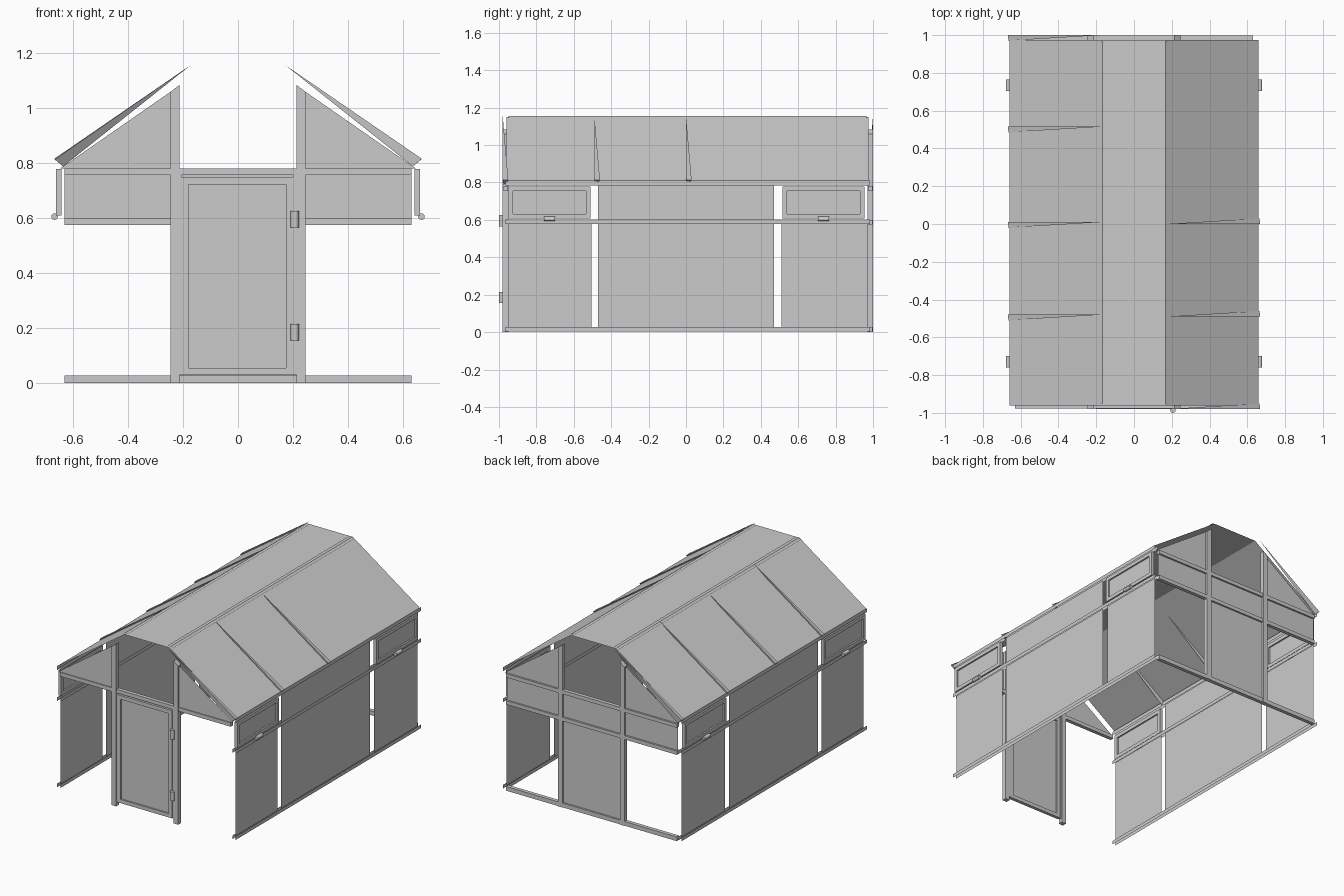
import bpy, bmesh, math
from mathutils import Vector

if "Cube" in bpy.data.objects:
    bpy.data.objects.remove(bpy.data.objects["Cube"])


def mesh(name, verts, faces):
    me = bpy.data.meshes.new(name)
    me.from_pydata(verts, [], faces)
    me.update()
    ob = bpy.data.objects.new(name, me)
    bpy.context.collection.objects.link(ob)
    return ob


def sheet(name, pts, out):
    # single flat pane, wound so its normal points along 'out'
    p = [Vector(q) for q in pts]
    if (p[1] - p[0]).cross(p[2] - p[0]).dot(Vector(out)) < 0:
        p.reverse()
    return mesh(name, p, [range(len(p))])


def box(name, x, y, z):
    x, y, z = sorted(x), sorted(y), sorted(z)
    v = [(a, b, c) for a in x for b in y for c in z]
    f = [(0, 1, 3, 2), (4, 6, 7, 5), (0, 4, 5, 1), (2, 3, 7, 6), (0, 2, 6, 4), (1, 5, 7, 3)]
    return mesh(name, v, f)


def prism(name, profile, a, b):
    # extrude an x-z profile along y
    n = len(profile)
    v = [(p[0], t, p[1]) for t in (a, b) for p in profile]
    f = [list(range(n)), list(range(2 * n - 1, n - 1, -1))]
    f += [(i, i + n, (i + 1) % n + n, (i + 1) % n) for i in range(n)]
    ob = mesh(name, v, f)
    bm = bmesh.new()
    bm.from_mesh(ob.data)
    bmesh.ops.recalc_face_normals(bm, faces=bm.faces)
    bm.to_mesh(ob.data)
    bm.free()
    return ob


def rod(name, loc, r, depth, rot):
    bpy.ops.mesh.primitive_cylinder_add(vertices=12, radius=r, depth=depth, location=loc, rotation=rot)
    ob = bpy.context.object
    ob.name = name
    bpy.ops.object.shade_smooth_by_angle()
    return ob


WX = 0.63                       # half length of the end rails
for s, side in ((1, "right"), (-1, "left")):
    out = (s, 0, 0)

    def side_pane(name, y0, y1, z0, z1, x=0.645):
        sheet(f"{side}_{name}", [(s * x, y0, z0), (s * x, y1, z0), (s * x, y1, z1), (s * x, y0, z1)], out)

    # side wall glazing
    for y0, y1 in ((-0.95, -0.505), (-0.47, 0.47), (0.51, 0.97)):
        side_pane("lower_pane", y0, y1, 0.02, 0.585)
    side_pane("upper_pane", -0.47, 0.47, 0.59, 0.79)

    # side rails: thin inner and outer strips
    for z0, z1 in ((0.003, 0.027), (0.578, 0.602), (0.785, 0.81)):
        side_pane("rail_outer", -0.965, 0.985, z0, z1, 0.658)
        side_pane("rail_inner", -0.965, 0.985, z0, z1, 0.635)

    # hinged vent windows
    for y0, y1 in ((-0.95, -0.51), (0.515, 0.955)):
        w = 0.024
        x = (s * 0.64, s * 0.66)
        for z in ((0.608, 0.608 + w), (0.778 - w, 0.778)):
            box(side + "_vent_rail", x, (y0, y1), z)
        for y in ((y0, y0 + w), (y1 - w, y1)):
            box(side + "_vent_stile", x, y, (0.608 + w, 0.778 - w))
        side_pane("vent_pane", y0 + w, y1 - w, 0.608 + w, 0.778 - w, 0.65)
        rod(side + "_vent_handle", (s * 0.666, (y0 + y1) / 2, 0.605), 0.012, 0.06, (math.pi / 2, 0, 0))

    # roof slope, ridge trim strips
    a, b = (s * 0.165, 1.15), (s * 0.658, 0.809)
    sheet(side + "_roof_slope", [(a[0], -0.96, a[1]), (a[0], 0.975, a[1]),
                                 (b[0], 0.975, b[1]), (b[0], -0.96, b[1])], (s, 0, 1))
    for (x0, z0), (x1, z1) in (((0.146, 1.156), (0.168, 1.156)), ((0.168, 1.156), (0.182, 1.146))):
        sheet(side + "_ridge_trim", [(s * x0, -0.95, z0), (s * x0, 0.965, z0),
                                     (s * x1, 0.965, z1), (s * x1, -0.95, z1)], (s * 0.1, 0, 1))

    # tapered roof battens, turned half way round for the other slope
    for y in (-0.98, -0.49, 0.0) if s > 0 else (-1.0, -0.515, -0.01, 0.48):
        v = [(s * 0.17, s * y, 1.156), (s * 0.667, s * y, 0.815),
             (s * 0.665, s * (y + 0.03), 0.812), (s * 0.635, s * (y + 0.005), 0.787)]
        mesh(side + "_roof_batten", v, [(0, 1, 2), (0, 3, 1), (0, 2, 3), (1, 3, 2)])

    # gable panes and posts at both ends
    for end, yp, y0, y1, d in (("front", -0.97, -0.98, -0.95, -1), ("back", 0.985, 0.97, 1.0, 1)):
        sheet(f"{end}_{side}_gable_pane", [(s * 0.245, yp, 0.77), (s * 0.645, yp, 0.78),
                                           (s * 0.245, yp, 1.058)], (0, d, 0))
        prism(f"{end}_{side}_post", [(s * 0.212, 0), (s * 0.245, 0), (s * 0.245, 1.058), (s * 0.212, 1.083)], y0, y1)

# flat roof top
sheet("roof_top", [(-0.165, -0.96, 1.15), (0.165, -0.96, 1.15), (0.165, 0.975, 1.15), (-0.165, 0.975, 1.15)], (0, 0, 1))

# cross rails
box("front_cross_rail", (-WX, WX), (-0.977, -0.952), (0.755, 0.78))
for z in ((0, 0.028), (0.575, 0.6), (0.755, 0.78)):
    box("back_cross_rail", (-WX, WX), (0.972, 0.997), z)

# back panes: full-width band and centre panel
for name, x, z0, z1 in (("back_band_pane", WX, 0.6, 0.755), ("back_centre_pane", 0.212, 0.028, 0.575)):
    sheet(name, [(-x, 0.985, z0), (x, 0.985, z0), (x, 0.985, z1), (-x, 0.985, z1)], (0, 1, 0))

# door: frame, pane, jambs, hinges
dy = (-0.98, -0.958)
for z in ((0.03, 0.055), (0.722, 0.748)):
    box("door_rail", (-0.205, 0.2), dy, z)
for x in ((-0.205, -0.18), (0.175, 0.2)):
    box("door_stile", x, dy, (0.055, 0.722))
sheet("door_pane", [(-0.18, -0.97, 0.055), (0.175, -0.97, 0.055), (0.175, -0.97, 0.722), (-0.18, -0.97, 0.722)], (0, -1, 0))
for x in ((-0.215, -0.205), (0.2, 0.213)):
    box("door_jamb", x, (-0.975, -0.955), (0.03, 0.755))
for z in (0.185, 0.595):
    rod("door_hinge", (0.206, -0.985, z), 0.015, 0.06, (0, 0, 0))
